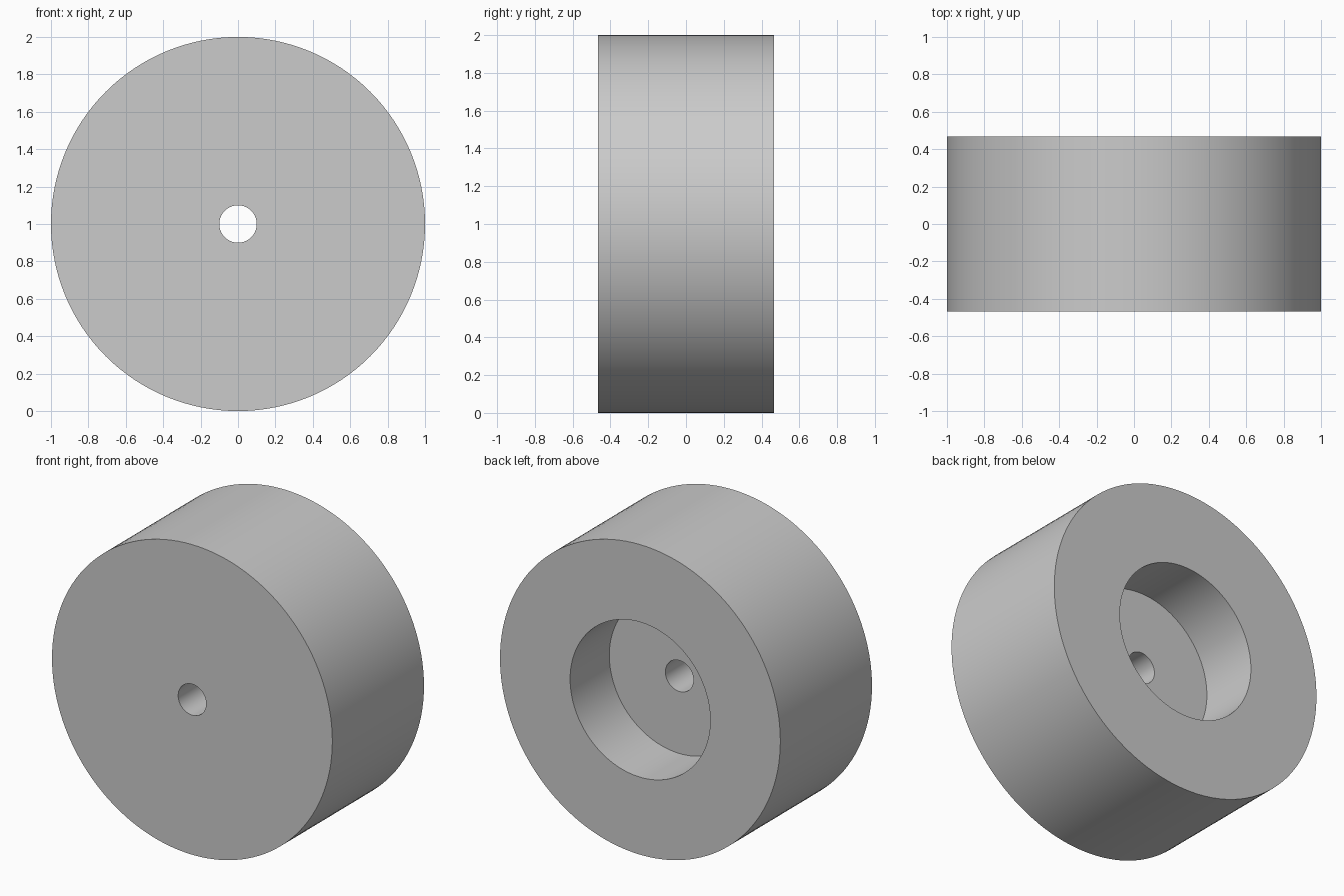
import bpy
import bmesh
import math
from mathutils import Matrix

cube = bpy.data.objects.get("Cube")
if cube:
    bpy.data.objects.remove(cube, do_unlink=True)

SEGMENTS = 128
RADIUS, HALF_WIDTH = 1.0, 0.467
RECESS_RADIUS, RECESS_FLOOR = 0.5, 0.067
BORE_RADIUS = 0.1

# Plain grey material
grey = bpy.data.materials.new("plain_grey")
grey.use_nodes = True
colour = (0.6, 0.6, 0.6, 1.0)
grey.diffuse_color = colour
grey.node_tree.nodes["Principled BSDF"].inputs["Base Color"].default_value = colour

# Closed cross-section (radius, y): front face, rim, back face, recess, bore
profile = [
    (BORE_RADIUS, -HALF_WIDTH),
    (RADIUS, -HALF_WIDTH),
    (RADIUS, HALF_WIDTH),
    (RECESS_RADIUS, HALF_WIDTH),
    (RECESS_RADIUS, RECESS_FLOOR),
    (BORE_RADIUS, RECESS_FLOOR),
]

# Wheel: the cross-section turned around the y axis
bm = bmesh.new()
verts = [bm.verts.new((r, y, 0)) for r, y in profile]
edges = [bm.edges.new((a, b)) for a, b in zip(verts, verts[1:] + verts[:1])]
bmesh.ops.spin(bm, geom=verts + edges, cent=(0, 0, 0), axis=(0, 1, 0),
               angle=math.tau, steps=SEGMENTS, use_merge=True)
bmesh.ops.remove_doubles(bm, verts=bm.verts, dist=0.0001)
bmesh.ops.recalc_face_normals(bm, faces=bm.faces)
bmesh.ops.transform(bm, matrix=Matrix.Translation((0, 0, RADIUS)), verts=bm.verts)

mesh = bpy.data.meshes.new("wheel")
bm.to_mesh(mesh)
bm.free()
mesh.materials.append(grey)
wheel = bpy.data.objects.new("wheel", mesh)
bpy.context.collection.objects.link(wheel)

# Smooth round walls with sharp rims
bpy.ops.object.select_all(action="DESELECT")
wheel.select_set(True)
bpy.context.view_layer.objects.active = wheel
bpy.ops.object.shade_smooth_by_angle(angle=math.radians(30))
